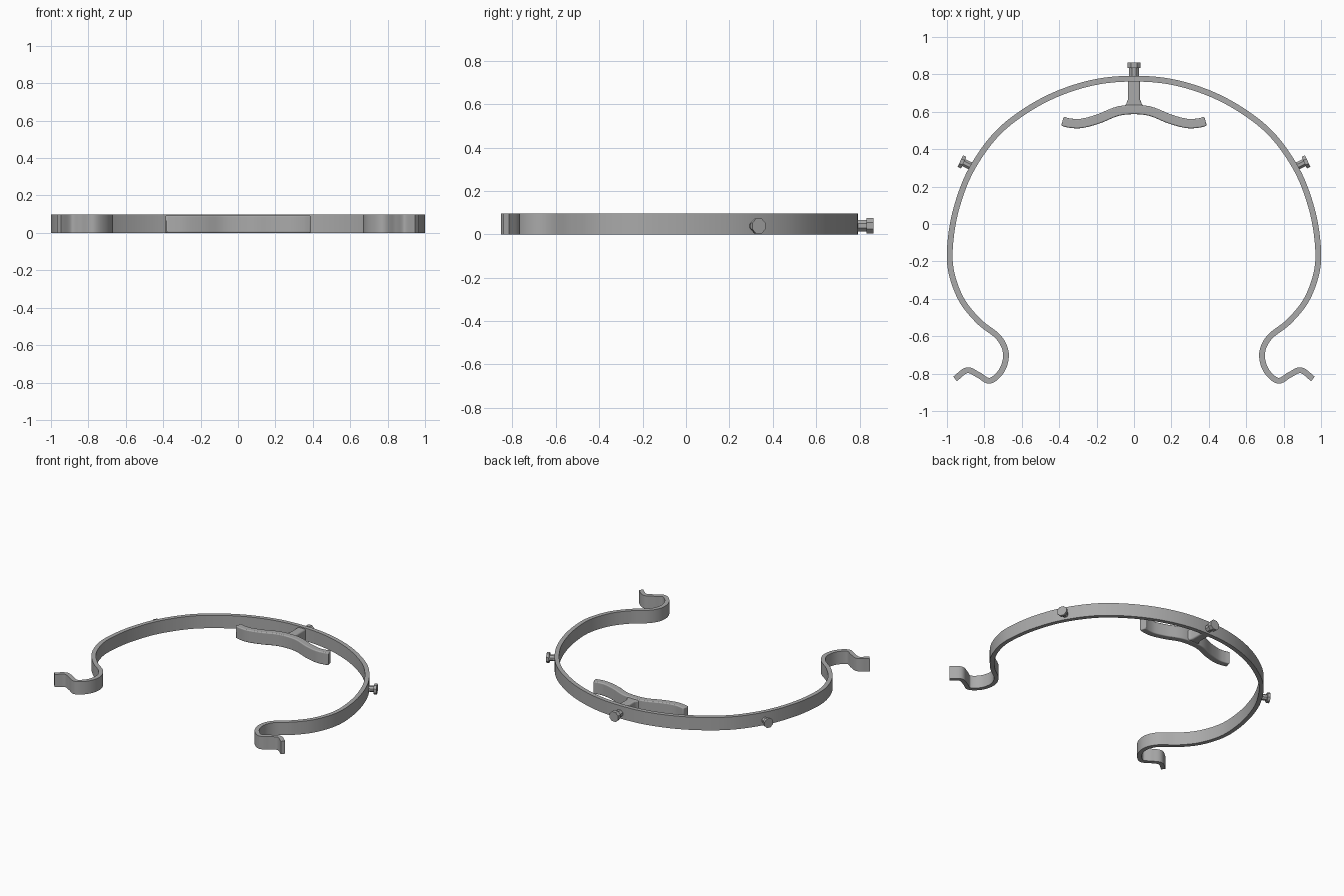
import bpy, bmesh, math
from mathutils import Vector

if "Cube" in bpy.data.objects:
    bpy.data.objects.remove(bpy.data.objects["Cube"])

H = 0.097
grey = bpy.data.materials.new("grey plastic")
grey.diffuse_color = (0.4, 0.4, 0.4, 1)
grey.use_nodes = True
grey.node_tree.nodes["Principled BSDF"].inputs["Base Color"].default_value = grey.diffuse_color


def finish(name, bm, bevel=0.0, segments=3, angle=35):
    bmesh.ops.recalc_face_normals(bm, faces=bm.faces)
    me = bpy.data.meshes.new(name)
    bm.to_mesh(me)
    bm.free()
    me.materials.append(grey)
    ob = bpy.data.objects.new(name, me)
    bpy.context.collection.objects.link(ob)
    if bevel:
        m = ob.modifiers.new("round", 'BEVEL')
        m.width, m.segments, m.limit_method = bevel, segments, 'ANGLE'
        m.angle_limit = math.radians(50)
    bpy.ops.object.select_all(action='DESELECT')
    ob.select_set(True)
    bpy.context.view_layer.objects.active = ob
    bpy.ops.object.shade_smooth_by_angle(angle=math.radians(angle))
    return ob


def mirrored(half):
    """Half path starting at x = 0 -> full symmetric path."""
    return [(-x, y) for x, y in reversed(half[1:])] + half


def smooth_path(pts, n):
    """Catmull-Rom curve through the points."""
    p = [Vector(q) for q in pts]
    p = [2 * p[0] - p[1]] + p + [2 * p[-1] - p[-2]]
    out = []
    for a, b, c, d in zip(p, p[1:], p[2:], p[3:]):
        for i in range(n):
            t = i / n
            out.append(0.5 * (2 * b + (c - a) * t + (2 * a - 5 * b + 4 * c - d) * t * t
                              + (3 * b - a - 3 * c + d) * t ** 3))
    return out + [p[-2]]


def strip(path, thick, z0, z1):
    """Upright strip of constant thickness along a flat path."""
    bm = bmesh.new()
    rings = []
    for i, p in enumerate(path):
        d = (path[min(i + 1, len(path) - 1)] - path[max(i - 1, 0)]).normalized()
        off = Vector((-d.y, d.x)) * thick / 2
        rings.append([bm.verts.new((q.x, q.y, z)) for q, z in
                      ((p + off, z0), (p - off, z0), (p - off, z1), (p + off, z1))])
    for a, b in zip(rings, rings[1:]):
        for k in range(4):
            bm.faces.new((a[k], a[k - 1], b[k - 1], b[k]))
    bm.faces.new(rings[0])
    bm.faces.new(rings[-1])
    return bm


# Head band with curled ends
band = [(0, .777), (.2, .76), (.4, .70), (.58, .605), (.74, .475), (.87, .29),
        (.945, .1), (.98, -.08), (.98, -.24), (.925, -.4), (.83, -.52), (.725, -.605),
        (.685, -.69), (.705, -.78), (.77, -.838), (.835, -.805), (.893, -.782), (.957, -.828)]
finish("head_band", strip(smooth_path(mirrored(band), 8), 0.031, 0, H))

# Curved forehead pad
pad = [(0, .612), (.09, .602), (.19, .562), (.28, .538), (.34, .539), (.383, .549)]
finish("forehead_pad", strip(smooth_path(mirrored(pad), 6), 0.05, 0, 0.094), 0.018, 4)

# Stem joining pad and band, flared where it meets the pad
bm = bmesh.new()
half = [(.033, .775), (.033, .665), (.042, .64), (.065, .62), (.065, .605)]
outline = half + [(-x, y) for x, y in reversed(half)]
face = bm.faces.new([bm.verts.new((x, y, 0.004)) for x, y in outline])
ext = bmesh.ops.extrude_face_region(bm, geom=[face])
bmesh.ops.translate(bm, vec=(0, 0, 0.084),
                    verts=[v for v in ext["geom"] if isinstance(v, bmesh.types.BMVert)])
finish("pad_stem", bm, 0.01, 3)


# Pegs: a thin neck with a wider faceted head
def peg(name, base, direction, neck_r, head_r, neck_len, head_len):
    d = Vector(direction).normalized()
    bm = bmesh.new()
    for r, start, length in ((neck_r, -0.01, neck_len + 0.015), (head_r, neck_len, head_len)):
        rot = d.to_track_quat('Z', 'Y').to_matrix().to_4x4()
        new = bmesh.ops.create_cone(bm, cap_ends=True, segments=8, radius1=r, radius2=r,
                                    depth=length)["verts"]
        spin = math.pi / 8
        for v in new:
            x, y, z = v.co
            local = Vector((x * math.cos(spin) - y * math.sin(spin),
                            x * math.sin(spin) + y * math.cos(spin), z + start + length / 2))
            v.co = rot @ local + Vector(base)
    finish(name, bm)


peg("back_peg", (0, .785, .039), (0, 1, 0), 0.028, 0.039, 0.048, 0.031)
for side, s in (("right", 1), ("left", -1)):
    peg(side + "_peg", (s * .868, .308, .038), (s * .9, .42, 0), 0.022, 0.037, 0.047, 0.02)
